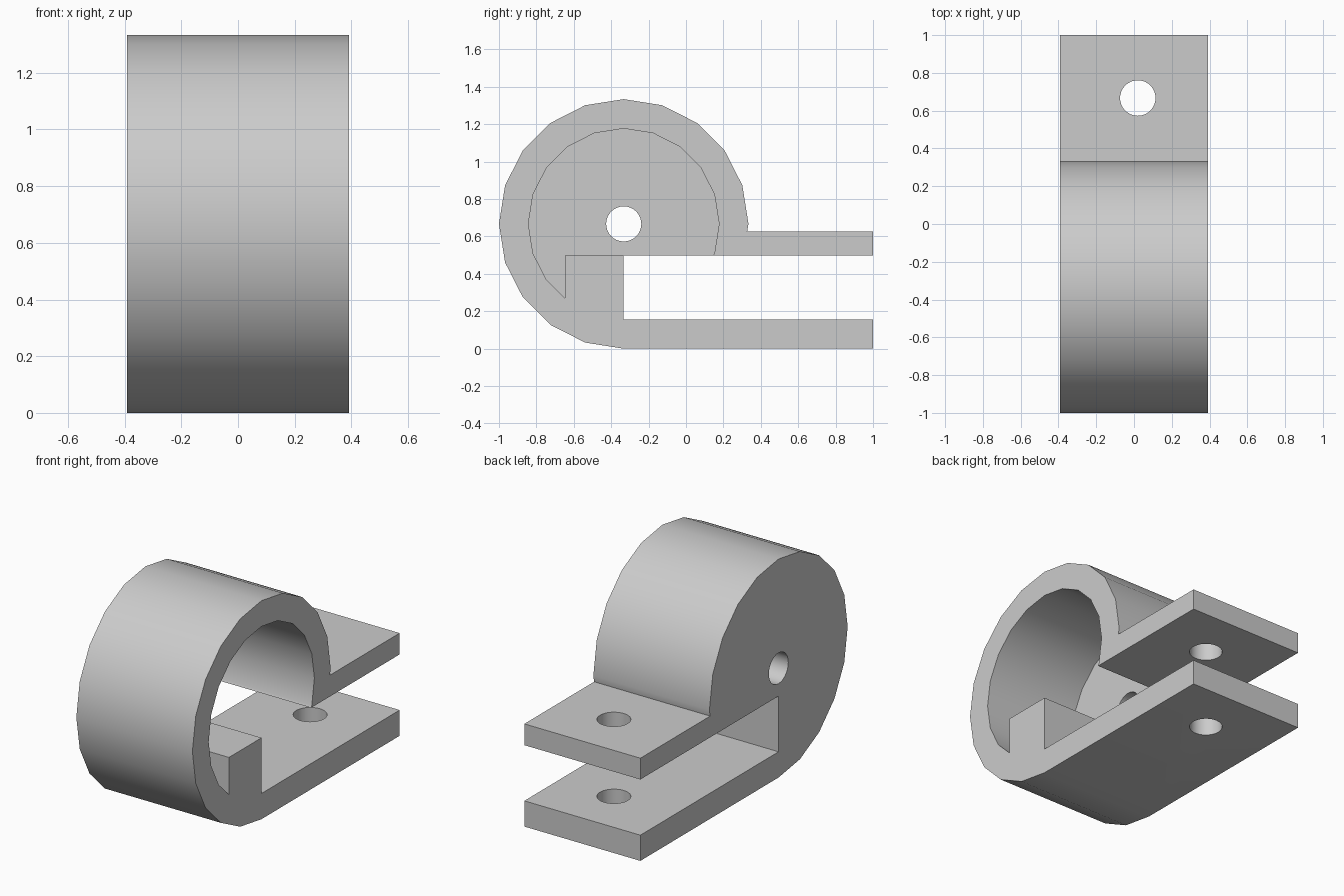
import bpy
import bmesh
from math import cos, sin, radians, pi
from mathutils import Matrix

cube = bpy.data.objects.get("Cube")
if cube:
    bpy.data.objects.remove(cube, do_unlink=True)

HALF = 0.392            # half of the clamp width
CY, CZ = -0.333, 0.667  # centre of the ring
OUTER, INNER = 0.667, 0.51
WALL = 0.157            # thickness of the closed side
HOLE = 0.094

grey = bpy.data.materials.new("light grey")
grey.use_nodes = True
grey.diffuse_color = (0.6, 0.6, 0.6, 1)
grey.node_tree.nodes["Principled BSDF"].inputs["Base Color"].default_value = (0.6, 0.6, 0.6, 1)


def add_object(name, bm):
    bmesh.ops.recalc_face_normals(bm, faces=bm.faces)
    mesh = bpy.data.meshes.new(name)
    bm.to_mesh(mesh)
    bm.free()
    mesh.materials.append(grey)
    obj = bpy.data.objects.new(name, mesh)
    bpy.context.collection.objects.link(obj)
    return obj


def extrude_profile(name, points, x0, x1):
    """Extrude a (y, z) outline along x."""
    bm = bmesh.new()
    face = bm.faces.new([bm.verts.new((x0, y, z)) for y, z in points])
    result = bmesh.ops.extrude_face_region(bm, geom=[face])
    moved = [v for v in result["geom"] if isinstance(v, bmesh.types.BMVert)]
    bmesh.ops.translate(bm, verts=moved, vec=(x1 - x0, 0, 0))
    return add_object(name, bm)


def cylinder(name, matrix, depth):
    bm = bmesh.new()
    bmesh.ops.create_cone(bm, cap_ends=True, segments=32, radius1=HOLE,
                          radius2=HOLE, depth=depth, matrix=matrix)
    return add_object(name, bm)


def arc(radius, start, end):
    """Points on a twenty-sided ring between two angles in degrees."""
    return [(CY + radius * cos(radians(a)), CZ + radius * sin(radians(a)))
            for a in range(start, end + 1, 18)]


# Body: round drum with two parallel tabs and the slot between them
body = extrude_profile("clamp_body", arc(OUTER, 0, 270) + [
    (1, 0), (1, 0.157), (CY, 0.157), (CY, 0.497),
    (1, 0.497), (1, 0.627), (0.327, 0.627)], -HALF, HALF)

# Cavity: open on one side, leaving a square stop block at the bottom
cavity = extrude_profile("cavity_cutter", arc(INNER, -36, 216) + [
    (-0.647, 0.27), (-0.647, 0.497), (CY, 0.497), (-0.3, 0.37)],
    -HALF + WALL, HALF + 0.2)

# Screw hole through both tabs, axle hole through the closed side
tab_hole = cylinder("tab_hole_cutter", Matrix.Translation((0.02, 0.667, 0.3)), 2)
axle_hole = cylinder("axle_hole_cutter",
                     Matrix.Translation((-HALF, CY, CZ)) @ Matrix.Rotation(pi / 2, 4, "Y"), 0.6)

bpy.ops.object.select_all(action="DESELECT")
bpy.context.view_layer.objects.active = body
body.select_set(True)
for cutter in (cavity, tab_hole, axle_hole):
    cutter.hide_render = True
    mod = body.modifiers.new(cutter.name, "BOOLEAN")
    mod.operation = "DIFFERENCE"
    mod.solver = "EXACT"
    mod.object = cutter
    bpy.ops.object.modifier_apply(modifier=mod.name)
    bpy.data.objects.remove(cutter, do_unlink=True)

bpy.ops.object.shade_smooth_by_angle(angle=radians(30))
